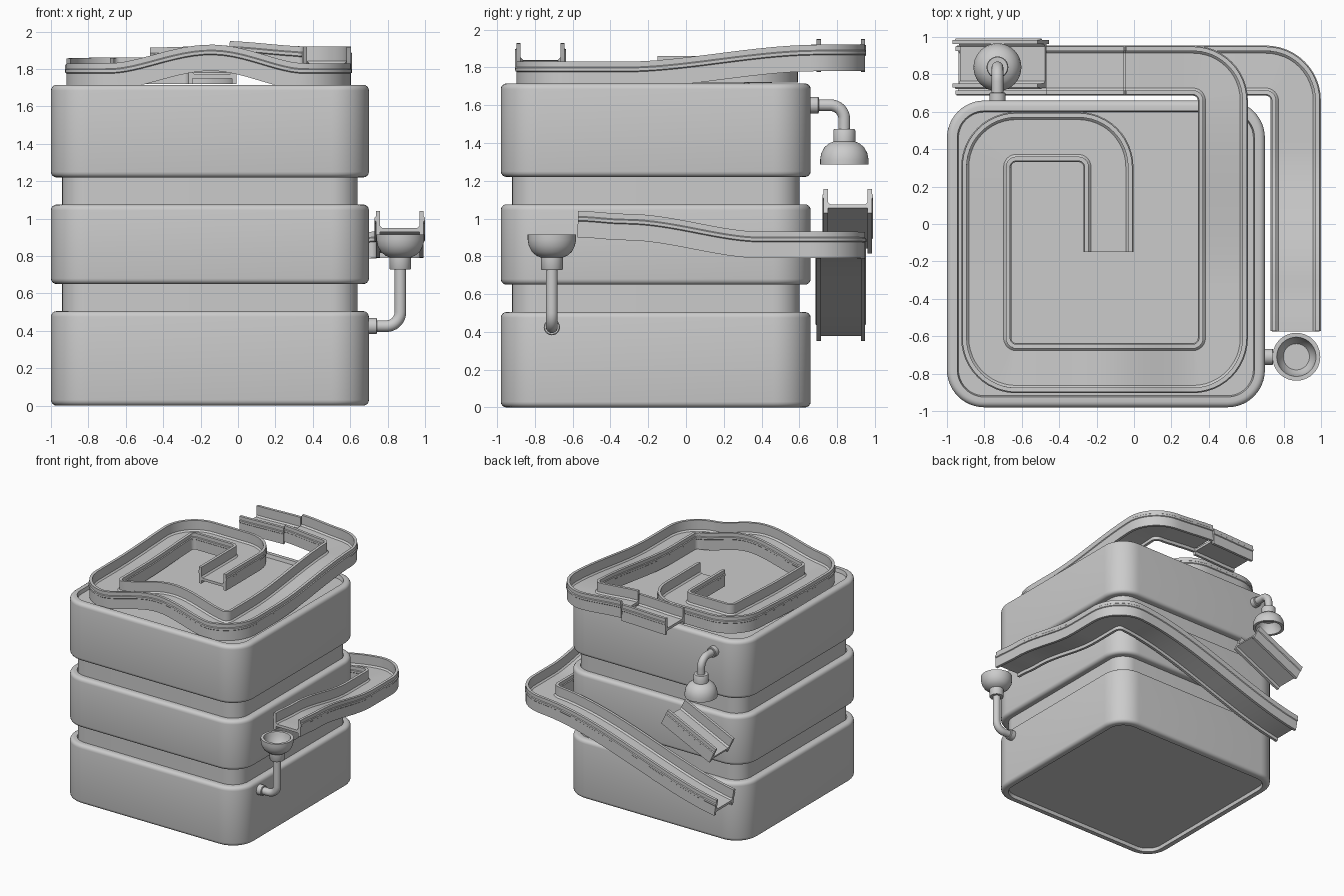
import bpy, bmesh, math
from mathutils import Vector, Matrix

if "Cube" in bpy.data.objects:
    bpy.data.objects.remove(bpy.data.objects["Cube"])

Z = Vector((0, 0, 1))


def make(name, rings, closed=True, angle=35):
    """Skin a list of equal-length closed rings and cap both ends."""
    bm = bmesh.new()
    vs = [[bm.verts.new(p) for p in r] for r in rings]
    n = len(rings[0])
    for a, b in zip(vs, vs[1:]):
        for i in range(n):
            j = (i + 1) % n
            bm.faces.new((a[i], a[j], b[j], b[i]))
    if closed:
        bm.faces.new(vs[0])
        bm.faces.new(vs[-1])
    bmesh.ops.recalc_face_normals(bm, faces=bm.faces)
    me = bpy.data.meshes.new(name)
    bm.to_mesh(me)
    bm.free()
    ob = bpy.data.objects.new(name, me)
    bpy.context.collection.objects.link(ob)
    bpy.ops.object.select_all(action='DESELECT')
    ob.select_set(True)
    bpy.context.view_layer.objects.active = ob
    bpy.ops.object.shade_smooth_by_angle(angle=math.radians(angle))
    return ob


def fillet(corners, r, step=0.045, segs=12):
    """Rounded polyline; returns (point, distance along the unrounded line)."""
    c = [Vector(p) for p in corners]
    out, u = [], 0.0
    for i in range(len(c) - 1):
        d = c[i + 1] - c[i]
        length = d.length
        d.normalize()
        s0 = r if i > 0 else 0
        s1 = length - (r if i < len(c) - 2 else 0)
        n = max(1, math.ceil((s1 - s0) / step))
        for k in range(n + 1):
            s = s0 + (s1 - s0) * k / n
            out.append((c[i] + d * s, u + s))
        u += length
        if i < len(c) - 2:
            e = (c[i + 2] - c[i + 1]).normalized()
            mid = c[i + 1] - d * r + e * r
            for k in range(1, segs):
                t = math.pi / 2 * k / segs
                p = mid - e * r * math.cos(t) + d * r * math.sin(t)
                out.append((p, u - r + 2 * r * k / segs))
    return out


def sweep(name, pts, profile, side=None):
    rings = []
    for i, p in enumerate(pts):
        t = (pts[min(i + 1, len(pts) - 1)] - pts[max(i - 1, 0)]).normalized()
        s = side if side else t.cross(Z).normalized()
        up = s.cross(t)
        rings.append([p + s * a + up * b for a, b in profile])
    return make(name, rings)


def lathe(name, profile, origin, axis, n=40):
    m = Matrix.Translation(origin) @ Vector(axis).to_track_quat('Z', 'Y').to_matrix().to_4x4()
    rings = [[m @ Vector((r * math.cos(2 * math.pi * k / n), r * math.sin(2 * math.pi * k / n), z))
              for k in range(n)] for r, z in profile]
    return make(name, rings)


def rounded_rect(inset, z):
    hx, hy, r = 0.85 - inset, 0.82 - inset, 0.2 - inset
    ring = []
    for q, (sx, sy) in enumerate(((1, 1), (-1, 1), (-1, -1), (1, -1))):
        for k in range(13):
            a = math.pi / 2 * (q + k / 12)
            ring.append(Vector((-0.15 + sx * (hx - r) + r * math.cos(a),
                                -0.16 + sy * (hy - r) + r * math.sin(a), z)))
    return ring


# Body: three tiers with rounded rims, around a narrower core
edge = [(0.03 * (1 - math.sin(a)), 0.03 * (1 - math.cos(a)))
        for a in (math.pi / 2 * k / 4 for k in range(5))]
for name, z0, z1 in (("lower_tier", 0, 0.505), ("middle_tier", 0.65, 1.075), ("upper_tier", 1.22, 1.715)):
    prof = [(0.065, z0 + 0.03), (0.06, z0)] + [(d, z0 + h) for d, h in edge]
    prof += [(d, z1 - h) for d, h in reversed(edge)] + [(0.055, z1), (0.062, z1 - 0.03)]
    make(name, [rounded_rect(d, z) for d, z in prof])
make("core", [rounded_rect(0.06, z) for z in (0.1, 1.65)])

# Channel cross-section: floor between two ribbed walls
half = [(0.105, 0.028), (0.105, 0), (0.128, 0), (0.128, 0.085), (0.134, 0.09), (0.134, 0.106),
        (0.128, 0.111), (0.128, 0.14), (0.105, 0.14), (0.105, 0.062), (0.093, 0.05)]
channel = half + [(-x, z) for x, z in reversed(half)]


def smooth_keys(u, keys):
    for (u0, z0), (u1, z1) in zip(keys, keys[1:]):
        if u <= u1:
            t = max(0, (u - u0) / (u1 - u0))
            return z0 + (z1 - z0) * t * t * (3 - 2 * t)
    return keys[-1][1]


def track(name, corners, keys):
    path = fillet([(x, y, 0) for x, y in corners], 0.16)
    sweep(name, [Vector((p.x, p.y, smooth_keys(u, keys))) for p, u in path], channel)


# Upper spiral with a hump along the front, rising at the back right
track("upper_spiral_track",
      [(-0.137, -0.15), (-0.137, 0.465), (-0.79, 0.465), (-0.79, -0.77), (0.475, -0.77),
       (0.475, 0.82), (-0.05, 0.82)],
      [(0, 1.72), (1.2, 1.72), (2.1, 1.69), (2.6, 1.69), (3.15, 1.79), (3.65, 1.69),
       (4.2, 1.69), (5.25, 1.78), (5.45, 1.78), (5.93, 1.81)])
track("upper_track_end", [(-0.055, 0.82), (-0.47, 0.82)], [(0, 1.785), (0.4, 1.775)])

# Lower track wrapping the right and back sides
track("lower_track", [(0.865, -0.575), (0.865, 0.82), (-0.93, 0.82)],
      [(0, 0.9), (0.25, 0.885), (0.98, 0.79), (1.45, 0.79), (3.45, 0.33)])

# Short chute below the rear spout
sweep("short_chute", [Vector((-0.455, 0.857, 1.03)), Vector((-0.91, 0.857, 0.815))], channel)

# Cups with collars, bent pipes and wall flanges
cup = [(0.07, 0.085), (0.09, 0.055), (0.1, 0.02), (0.105, 0), (0.128, 0), (0.128, 0.028),
       (0.122, 0.06), (0.105, 0.092), (0.08, 0.113), (0.058, 0.122), (0.058, 0.182),
       (0.054, 0.188), (0.03, 0.188)]
flange = [(0.03, -0.02), (0.043, -0.02), (0.043, 0.04), (0.038, 0.044), (0.025, 0.044)]
circle = [(0.031 * math.cos(math.pi * k / 12), 0.031 * math.sin(math.pi * k / 12)) for k in range(24)]


def spout(name, wall, out, reach, pipe_z, rim_z):
    out = Vector(out)
    base = Vector((wall[0], wall[1], pipe_z))
    bend = base + out * reach
    away = math.copysign(1, pipe_z - rim_z)
    rim = Vector((bend.x, bend.y, rim_z))
    lathe(name + "_cup", cup, rim, Z * away)
    lathe(name + "_flange", flange, base, out)
    path = fillet([base, bend, rim + Z * away * 0.17], 0.075)
    sweep(name + "_pipe", [p for p, u in path], circle, side=out.cross(Z))


spout("rear_spout", (-0.73, 0.66), (0, 1, 0), 0.178, 1.6, 1.285)
spout("side_funnel", (0.7, -0.71), (1, 0, 0), 0.168, 0.425, 0.915)
